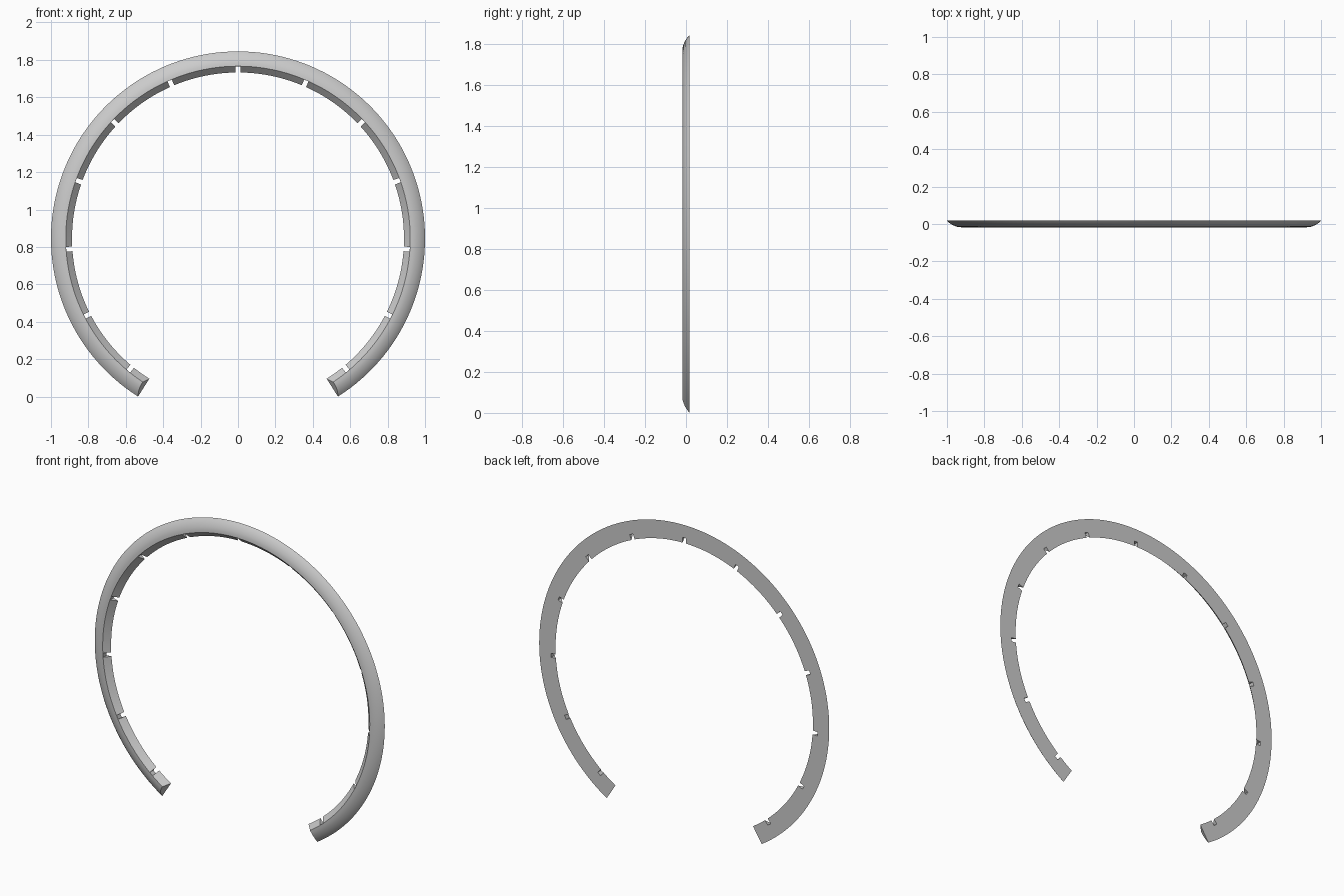
import bpy, bmesh, math
from mathutils import Matrix

if "Cube" in bpy.data.objects:
    bpy.data.objects.remove(bpy.data.objects["Cube"])

END = math.radians(57.7)        # how far each end drops below horizontal
CZ = math.sin(END)              # ring centre height
D = 0.0175                      # half depth
SEGS = 128

# Cross-section (radius, y): flat back, rounded outer slope, slanted inner lip
profile = [(0.8875, D), (1.0, D), (0.989, 0.007), (0.973, -0.004),
           (0.954, -0.0125), (0.937, -0.0168), (0.921, -D)]


def mesh_object(name, bm):
    bmesh.ops.recalc_face_normals(bm, faces=bm.faces)
    me = bpy.data.meshes.new(name)
    bm.to_mesh(me)
    bm.free()
    ob = bpy.data.objects.new(name, me)
    bpy.context.collection.objects.link(ob)
    return ob


# Open ring swept around the centre, ends bevelled back toward the front
bm = bmesh.new()
rings = []
for i in range(SEGS + 1):
    t = 2 * i / SEGS - 1
    ring = []
    for r, y in profile:
        half = math.pi / 2 + END - 0.022 * (D - y) / (2 * D)
        a = t * half
        ring.append(bm.verts.new((r * math.sin(a), y, CZ + r * math.cos(a))))
    rings.append(ring)
n = len(profile)
for a, b in zip(rings, rings[1:]):
    for j in range(n):
        k = (j + 1) % n
        bm.faces.new((a[j], a[k], b[k], b[j]))
bm.faces.new(rings[0])
bm.faces.new(rings[-1][::-1])
band = mesh_object("open_ring", bm)

# Notches along the inner lip
bm = bmesh.new()
for i in range(-6, 7):
    m = (Matrix.Translation((0, 0, CZ))
         @ Matrix.Rotation(math.radians(23.4 * i), 4, 'Y')
         @ Matrix.Translation((0, 0, 0.895))
         @ Matrix.Diagonal((0.025, 0.1, 0.05, 1)))
    bmesh.ops.create_cube(bm, size=1, matrix=m)
cutter = mesh_object("notch_cutter", bm)
cutter.hide_render = True
cutter.hide_set(True)

mod = band.modifiers.new("notches", 'BOOLEAN')
mod.operation = 'DIFFERENCE'
mod.solver = 'EXACT'
mod.object = cutter
bpy.context.view_layer.objects.active = band
band.select_set(True)
bpy.ops.object.modifier_apply(modifier=mod.name)
bpy.data.objects.remove(cutter)
bpy.ops.object.shade_smooth_by_angle(angle=math.radians(30))
